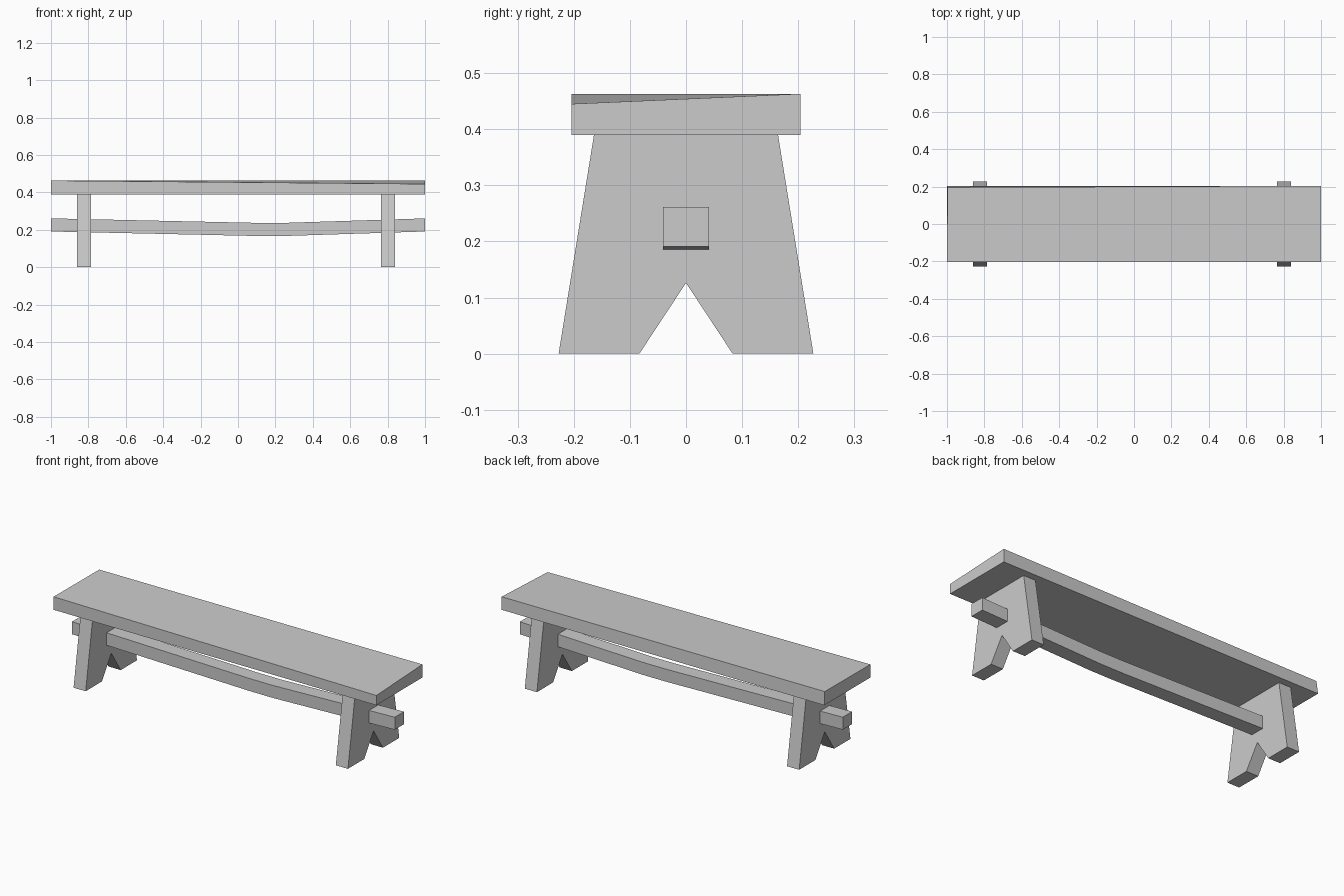
import bpy
import bmesh

if "Cube" in bpy.data.objects:
    bpy.data.objects.remove(bpy.data.objects["Cube"], do_unlink=True)

GREY = (0.6, 0.6, 0.6, 1)
wood = bpy.data.materials.new("plain_grey")
wood.use_nodes = True
wood.diffuse_color = GREY
wood.node_tree.nodes["Principled BSDF"].inputs["Base Color"].default_value = GREY


def extrude_profile(name, points, depth):
    """Extrude a closed 3D outline along the vector depth."""
    bm = bmesh.new()
    face = bm.faces.new([bm.verts.new(p) for p in points])
    grown = bmesh.ops.extrude_face_region(bm, geom=[face])["geom"]
    moved = [v for v in grown if isinstance(v, bmesh.types.BMVert)]
    bmesh.ops.translate(bm, verts=moved, vec=depth)
    bmesh.ops.recalc_face_normals(bm, faces=bm.faces)
    mesh = bpy.data.meshes.new(name)
    bm.to_mesh(mesh)
    bm.free()
    mesh.materials.append(wood)
    obj = bpy.data.objects.new(name, mesh)
    bpy.context.collection.objects.link(obj)
    return obj


# Seat plank, with two slightly uneven top corners
seat = extrude_profile("seat", [(-1, -0.204, 0.39), (1, -0.204, 0.39),
                                (1, 0.204, 0.39), (-1, 0.204, 0.39)], (0, 0, 0.073))
for v in seat.data.vertices:
    if v.co.z > 0.4:
        if v.co.x > 0 and v.co.y < 0:
            v.co.z -= 0.018
        elif v.co.x < 0 and v.co.y > 0:
            v.co.x += 0.003
            v.co.y -= 0.008

# Splayed end legs with a V notch at the foot
half = [(0.164, 0.39), (0.227, 0), (0.083, 0)]
outline = half + [(0, 0.126)] + [(-y, z) for y, z in reversed(half)]
for name, x in (("left_leg", 0.765), ("right_leg", -0.86)):
    extrude_profile(name, [(x, y, z) for y, z in outline], (0.075, 0, 0))

# Sagging stretcher rail passing through both legs
sag = [(-1, 0.191), (0.1, 0.167), (0.25, 0.167), (1, 0.191)]
rail = sag + [(x, z + 0.07) for x, z in reversed(sag)]
extrude_profile("stretcher_rail", [(x, -0.041, z) for x, z in rail], (0, 0.082, 0))
